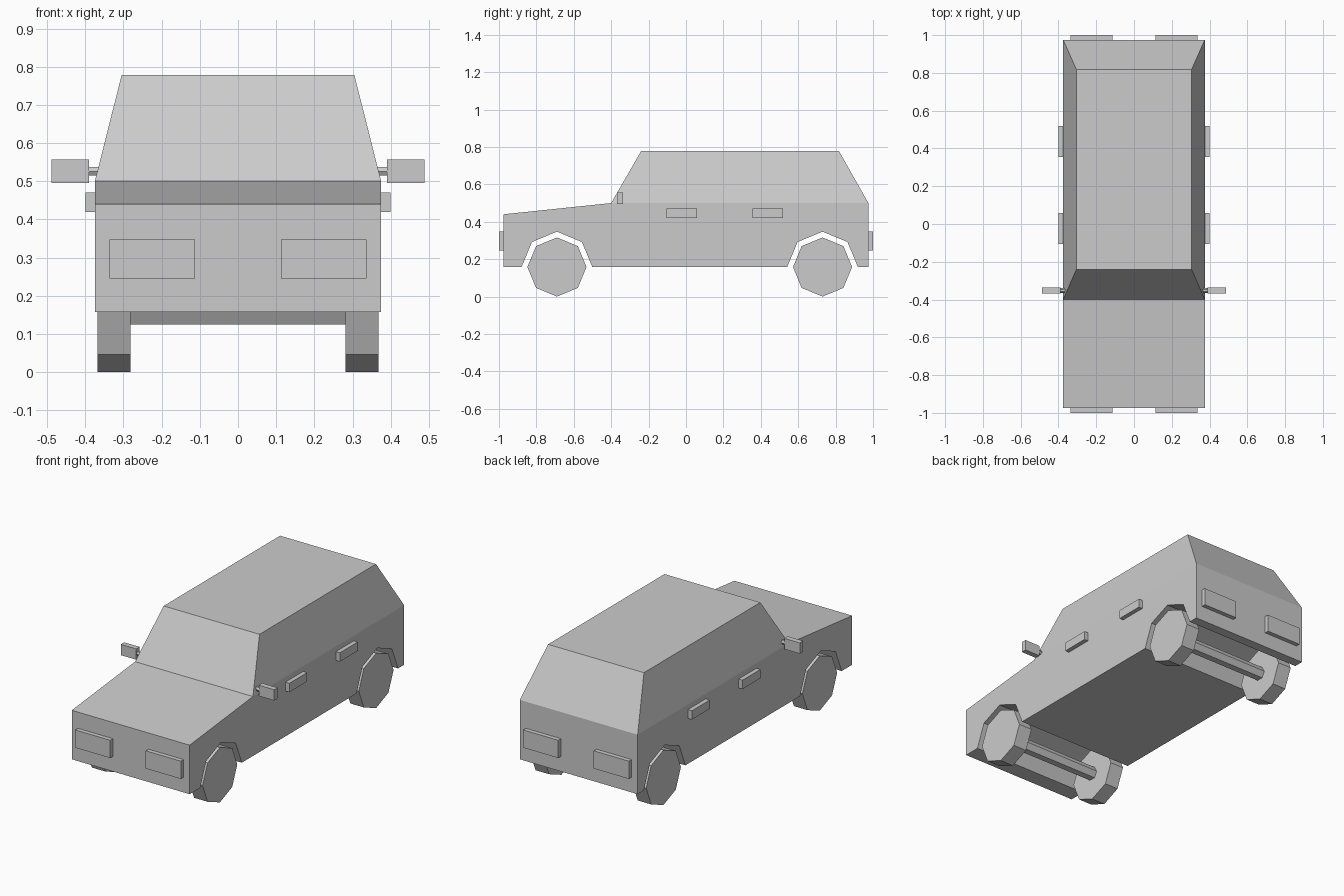
import bpy
import bmesh
from math import pi
from mathutils import Matrix

cube = bpy.data.objects.get("Cube")
if cube:
    bpy.data.objects.remove(cube)

GREY = (0.6, 0.6, 0.6, 1)
grey = bpy.data.materials.new("light_grey")
grey.use_nodes = True
grey.diffuse_color = GREY
grey.node_tree.nodes["Principled BSDF"].inputs["Base Color"].default_value = GREY

WHEEL_R, ARCH_R, AXLE_Z = 0.158, 0.189, 0.158
AXLES = {"front": -0.69, "rear": 0.73}
SIDES = {"left": 1, "right": -1}
HALF_W, ROOF_W, BELT = 0.375, 0.305, 0.5


def finish(name, bm):
    bmesh.ops.recalc_face_normals(bm, faces=bm.faces)
    mesh = bpy.data.meshes.new(name)
    bm.to_mesh(mesh)
    bm.free()
    mesh.materials.append(grey)
    obj = bpy.data.objects.new(name, mesh)
    bpy.context.collection.objects.link(obj)
    return obj


def box(name, x, y, z):
    """Box spanning the three (low, high) ranges."""
    bm = bmesh.new()
    bmesh.ops.create_cube(bm, size=1)
    for v in bm.verts:
        v.co = [r[0] if c < 0 else r[1] for c, r in zip(v.co, (x, y, z))]
    return finish(name, bm)


def rod(name, x0, x1, y, z, radius, sides):
    """Prism along x, with a corner pointing along y."""
    bm = bmesh.new()
    turn = Matrix.Rotation(pi / 2, 4, "Y") @ Matrix.Rotation(pi / 2, 4, "Z")
    bmesh.ops.create_cone(
        bm, cap_ends=True, segments=sides, radius1=radius, radius2=radius,
        depth=abs(x1 - x0),
        matrix=Matrix.Translation(((x0 + x1) / 2, y, z)) @ turn)
    # Put a corner exactly on the +y axis
    co = next(iter(bm.verts)).co
    if not any(abs(v.co.z - z) < 1e-5 for v in bm.verts):
        bmesh.ops.rotate(bm, verts=bm.verts, cent=(0, y, z),
                         matrix=Matrix.Rotation(pi / sides, 3, "X"))
    return finish(name, bm)


# Lower body: side profile with wheel arches, running the full width
def arch(y):
    c = 0.7071 * ARCH_R
    return [(y - ARCH_R, AXLE_Z), (y - c, AXLE_Z + c), (y, AXLE_Z + ARCH_R),
            (y + c, AXLE_Z + c), (y + ARCH_R, AXLE_Z)]


profile = ([(-0.975, AXLE_Z)] + arch(AXLES["front"]) + arch(AXLES["rear"])
           + [(0.975, AXLE_Z), (0.975, BELT), (-0.4, BELT), (-0.975, 0.44)])
bm = bmesh.new()
face = bm.faces.new([bm.verts.new((-HALF_W, y, z)) for y, z in profile])
ext = bmesh.ops.extrude_face_region(bm, geom=[face], use_keep_orig=True)
moved = [g for g in ext["geom"] if isinstance(g, bmesh.types.BMVert)]
bmesh.ops.translate(bm, verts=moved, vec=(2 * HALF_W, 0, 0))
# The cabin stands on the beltline, so the hidden deck between them is left out
bm.normal_update()
deck = [f for f in bm.faces if all(abs(v.co.z - BELT) < 1e-5 for v in f.verts)]
bmesh.ops.delete(bm, geom=deck, context="FACES_ONLY")
finish("lower_body", bm)

# Cabin: tapered, open below
bm = bmesh.new()
rings = []
for w, y0, y1, z in ((HALF_W, -0.4, 0.975, BELT), (ROOF_W, -0.24, 0.818, 0.778)):
    rings.append([bm.verts.new((x, y, z))
                  for x, y in ((-w, y0), (w, y0), (w, y1), (-w, y1))])
low, top = rings
for i in range(4):
    j = (i + 1) % 4
    bm.faces.new((low[i], low[j], top[j], top[i]))
bm.faces.new(top)
finish("cabin", bm)

# Wheels and axles
for end, y in AXLES.items():
    rod(end + "_axle", -0.29, 0.29, y, AXLE_Z, 0.038, 6)
    for side, s in SIDES.items():
        rod(f"{end}_{side}_wheel", s * 0.282, s * 0.368, y, AXLE_Z, WHEEL_R, 8)

for side, s in SIDES.items():
    # Lamps
    for end, e in (("front", -1), ("rear", 1)):
        box(f"{end}_{side}_lamp", sorted((s * 0.113, s * 0.336)),
            sorted((e * 0.97, e * 1.0)), (0.245, 0.347))
    # Door handles
    for end, y in (("front", -0.105), ("rear", 0.355)):
        box(f"{end}_{side}_door_handle", sorted((s * 0.37, s * 0.4)),
            (y, y + 0.163), (0.419, 0.47))
    # Door mirrors
    rod(f"{side}_mirror_arm", s * 0.355, s * 0.395, -0.352, 0.526, 0.013, 6)
    box(f"{side}_mirror", sorted((s * 0.39, s * 0.488)),
        (-0.368, -0.337), (0.495, 0.557))
